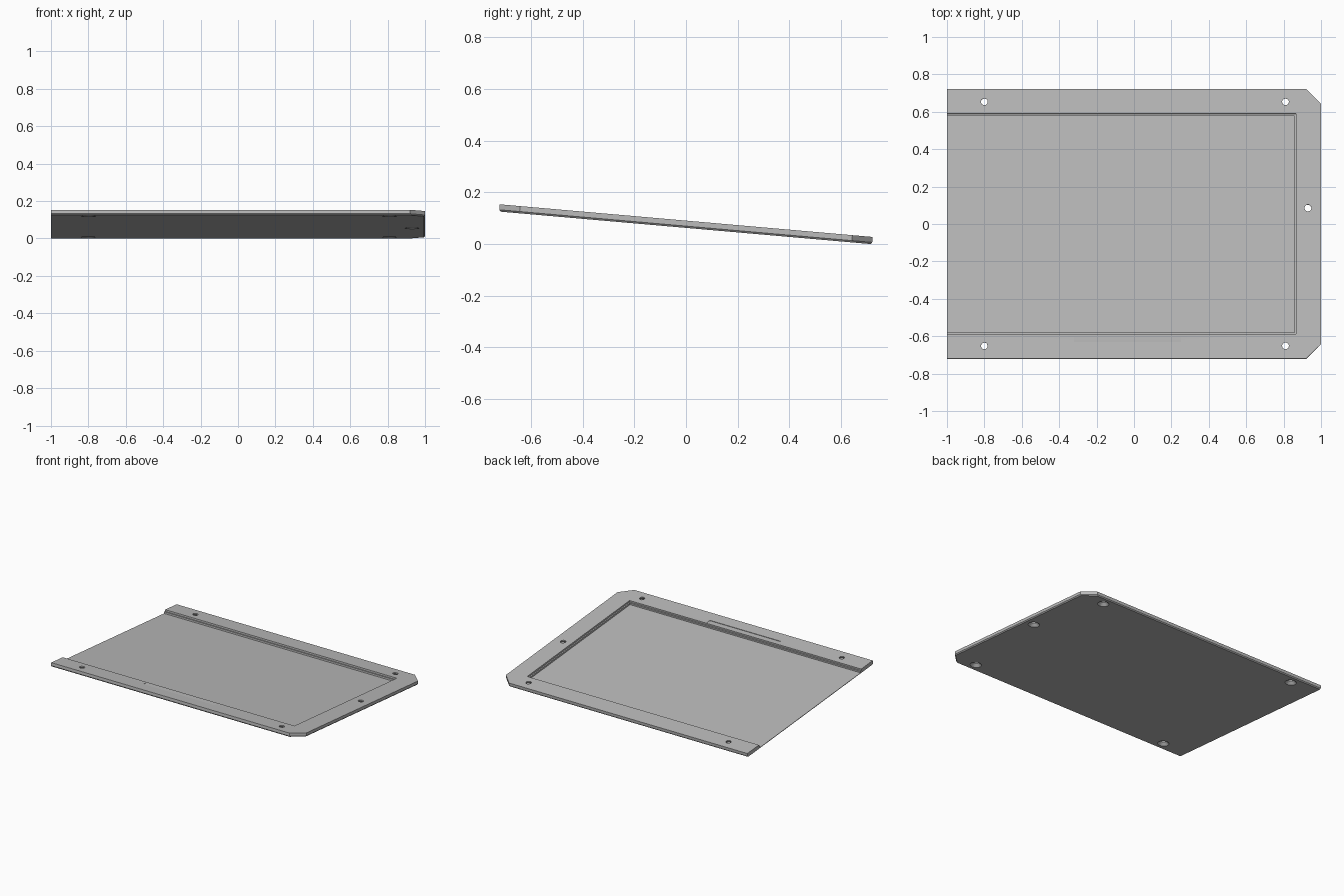
import bpy, bmesh, math
from mathutils import Matrix

if "Cube" in bpy.data.objects:
    bpy.data.objects.remove(bpy.data.objects["Cube"])

HALF = 0.724          # half depth of the plate
THICK = 0.028
FLOOR = 0.004         # plate left under the recess
TILT = math.radians(-5)

grey = bpy.data.materials.new("light_grey")
grey.use_nodes = True
grey.diffuse_color = (0.5, 0.5, 0.5, 1)
grey.node_tree.nodes["Principled BSDF"].inputs["Base Color"].default_value = (0.5, 0.5, 0.5, 1)


def loft(name, loops):
    """Closed solid through matching loops of points."""
    bm = bmesh.new()
    rings = [[bm.verts.new(p) for p in loop] for loop in loops]
    n = len(rings[0])
    for low, high in zip(rings, rings[1:]):
        for i in range(n):
            j = (i + 1) % n
            bm.faces.new((low[i], low[j], high[j], high[i]))
    bm.faces.new(rings[0][::-1])
    bm.faces.new(rings[-1])
    bmesh.ops.recalc_face_normals(bm, faces=bm.faces)
    mesh = bpy.data.meshes.new(name)
    bm.to_mesh(mesh)
    bm.free()
    obj = bpy.data.objects.new(name, mesh)
    bpy.context.collection.objects.link(obj)
    mesh.materials.append(grey)
    return obj


def outline(z, inset):
    """Plate outline: two clipped corners on the right, straight cut on the left."""
    side = [(-1, HALF - inset), (0.92 - 0.4 * inset, HALF - inset),
            (1 - inset, 0.645 - 0.4 * inset)]
    return [(x, -y, z) for x, y in side] + [(x, y, z) for x, y in reversed(side)]


def rect(x0, x1, y, z):
    return [(x0, -y, z), (x1, -y, z), (x1, y, z), (x0, y, z)]


def circle(cx, cy, r, z, n=32):
    return [(cx + r * math.cos(math.tau * i / n), cy + r * math.sin(math.tau * i / n), z)
            for i in range(n)]


def cut(target, cutter):
    cutter.hide_render = True
    mod = target.modifiers.new("cut", 'BOOLEAN')
    mod.operation = 'DIFFERENCE'
    mod.solver = 'EXACT'
    mod.object = cutter
    bpy.context.view_layer.objects.active = target
    bpy.ops.object.modifier_apply(modifier=mod.name)
    bpy.data.objects.remove(cutter)


# Plate with a bevelled lower edge
plate = loft("tilted_plate", [outline(0, 0.006), outline(0.007, 0), outline(THICK, 0)])

# Stepped recess, open at the left end
cut(plate, loft("recess_upper", [rect(-1.1, 0.866, 0.591, 0.016), rect(-1.1, 0.866, 0.591, 0.1)]))
cut(plate, loft("recess_lower", [rect(-1.1, 0.857, 0.581, FLOOR), rect(-1.1, 0.857, 0.581, 0.05)]))

# Countersunk screw holes
for x, y in [(-0.8, 0.655), (0.81, 0.655), (0.93, 0.085), (-0.8, -0.655), (0.81, -0.655)]:
    profile = [(0.041, -0.003), (0.018, 0.02), (0.018, 0.05)]
    cut(plate, loft("hole", [circle(x, y, r, z) for r, z in profile]))

# Shallow level-bottomed notch in the front rim
notch = [(-0.635, THICK - 0.003), (-0.58, THICK + 0.0017), (-0.58, 0.05), (-0.635, 0.05)]
cut(plate, loft("notch", [[(x, y, z) for y, z in notch] for x in (-0.32, 0.25)]))

# Tilt, centre and set on the ground
mesh = plate.data
mesh.transform(Matrix.Rotation(TILT, 4, 'X'))
ys = [v.co.y for v in mesh.vertices]
zs = [v.co.z for v in mesh.vertices]
mesh.transform(Matrix.Translation((0, -(min(ys) + max(ys)) / 2, -min(zs))))

bpy.ops.object.select_all(action='DESELECT')
plate.select_set(True)
bpy.context.view_layer.objects.active = plate
bpy.ops.object.shade_smooth_by_angle(angle=math.radians(20))
